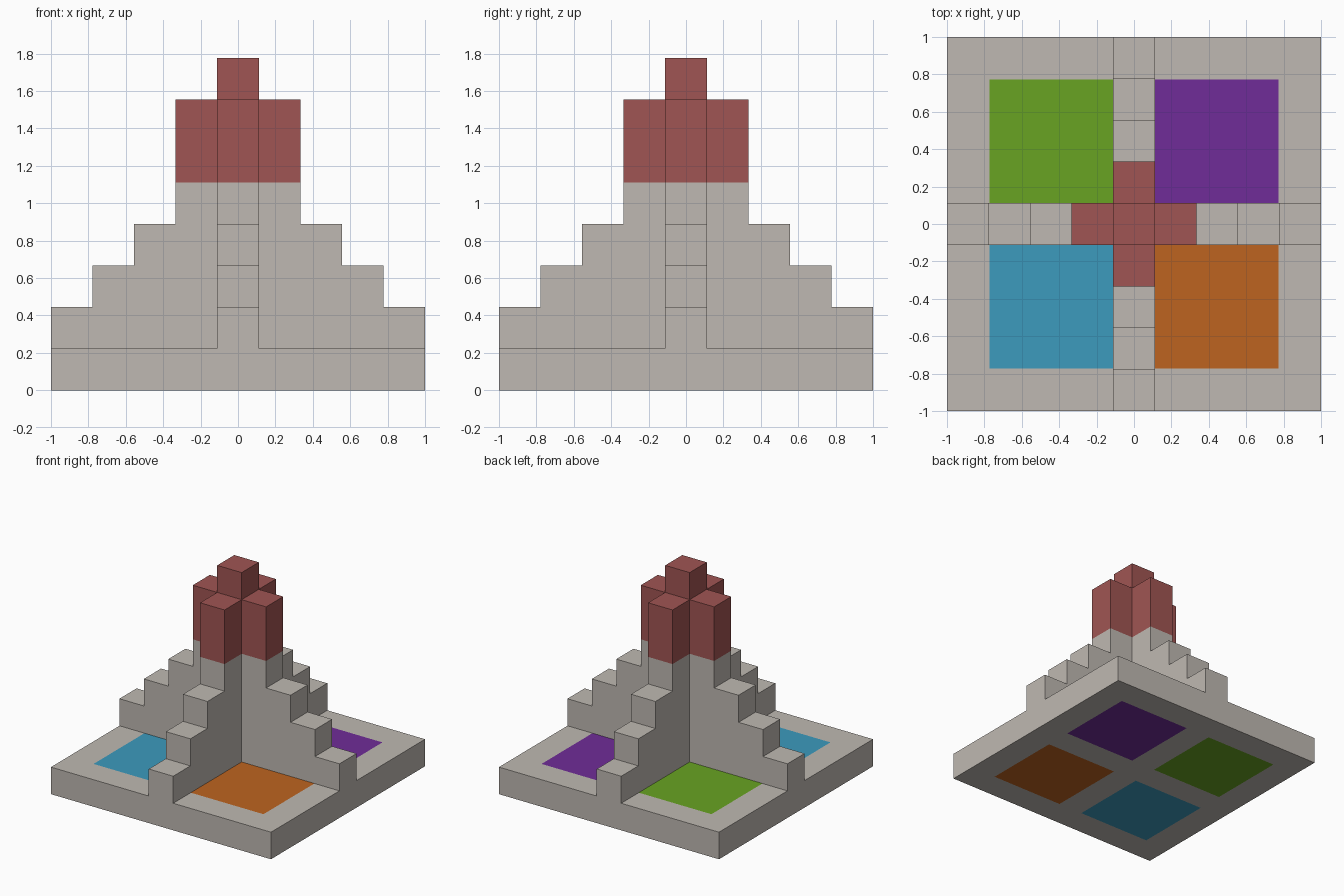
import bpy
import bmesh
from math import radians
from mathutils import Matrix, Vector

U = 2 / 9            # one block of the design, in scene units
PATCH_IN, PATCH_OUT = 0.5, 3.475
RED_LINE = 5         # height where the stone turns red

old = bpy.data.objects.get("Cube")
if old:
    bpy.data.objects.remove(old, do_unlink=True)


def material(name, hex_code):
    def linear(c):
        return c / 12.92 if c <= 0.04045 else ((c + 0.055) / 1.055) ** 2.4
    rgb = [linear(v / 255) for v in bytes.fromhex(hex_code)]
    mat = bpy.data.materials.new(name)
    mat.use_nodes = True
    mat.diffuse_color = (*rgb, 1)
    bsdf = mat.node_tree.nodes["Principled BSDF"]
    bsdf.inputs["Base Color"].default_value = (*rgb, 1)
    bsdf.inputs["Roughness"].default_value = 0.9
    return mat


stone = material("stone grey", "BFB9B2")
red = material("brick red", "A05553")
orange = material("orange", "BE6420")
blue = material("blue", "3C9BBE")
green = material("green", "68A422")
purple = material("purple", "702C98")


def finish(bm, name, mats):
    """Scale from blocks to scene units and make the object."""
    bmesh.ops.scale(bm, vec=(U, U, U), verts=bm.verts)
    mesh = bpy.data.meshes.new(name)
    bm.to_mesh(mesh)
    bm.free()
    for mat in mats:
        mesh.materials.append(mat)
    obj = bpy.data.objects.new(name, mesh)
    bpy.context.collection.objects.link(obj)
    return obj


def cut(bm, point, normal):
    bmesh.ops.bisect_plane(bm, geom=bm.verts[:] + bm.edges[:] + bm.faces[:],
                           plane_co=point, plane_no=normal)


def box(size, centre):
    bm = bmesh.new()
    bmesh.ops.create_cube(bm, size=1, matrix=Matrix.Translation(centre)
                          @ Matrix.Diagonal((*size, 1)))
    return bm


# Base slab, with a coloured square in each quarter, above and below
bm = box((9, 9, 1), (0, 0, 0.5))
for axis in (Vector((1, 0, 0)), Vector((0, 1, 0))):
    for d in (-PATCH_OUT, -PATCH_IN, PATCH_IN, PATCH_OUT):
        cut(bm, axis * d, axis)
bm.normal_update()
for f in bm.faces:
    c = f.calc_center_median()
    if abs(f.normal.z) > 0.5 and all(PATCH_IN < abs(v) < PATCH_OUT for v in c.xy):
        f.material_index = 1 + (c.x < 0) + 2 * (c.y > 0)
# Leave the slab open where the stepped walls rise from it
covered = [f for f in bm.faces if f.normal.z > 0.5
           and min(map(abs, f.calc_center_median().xy)) < PATCH_IN]
bmesh.ops.delete(bm, geom=covered, context="FACES")
finish(bm, "base_slab", [stone, orange, blue, purple, green])

# Four stepped walls around the centre, each topped by a red block
PROFILE = [(0.5, 1), (0.5, 7), (1.5, 7), (1.5, 4), (2.5, 4),
           (2.5, 3), (3.5, 3), (3.5, 2), (4.5, 2), (4.5, 1)]
for name, angle in (("left", 0), ("back", 90), ("right", 180), ("front", 270)):
    bm = bmesh.new()
    side = bm.faces.new([bm.verts.new((x, -0.5, z)) for x, z in PROFILE])
    ext = bmesh.ops.extrude_face_region(bm, geom=[side], use_keep_orig=True)
    moved = [g for g in ext["geom"] if isinstance(g, bmesh.types.BMVert)]
    bmesh.ops.translate(bm, vec=(0, 1, 0), verts=moved)
    bmesh.ops.recalc_face_normals(bm, faces=bm.faces)
    cut(bm, (0, 0, RED_LINE), (0, 0, 1))
    # Drop the hidden inner end and underside
    hidden = [f for f in bm.faces if f.calc_center_median().x < 0.51
              or f.calc_center_median().z < 1.01]
    bmesh.ops.delete(bm, geom=hidden, context="FACES")
    for f in bm.faces:
        f.material_index = int(f.calc_center_median().z > RED_LINE)
    bmesh.ops.rotate(bm, matrix=Matrix.Rotation(radians(angle), 3, "Z"), verts=bm.verts)
    finish(bm, name + "_stepped_wall", [stone, red])

# Red block at the very top of the centre
finish(box((1, 1, 1), (0, 0, 7.5)), "tower_top", [red])
